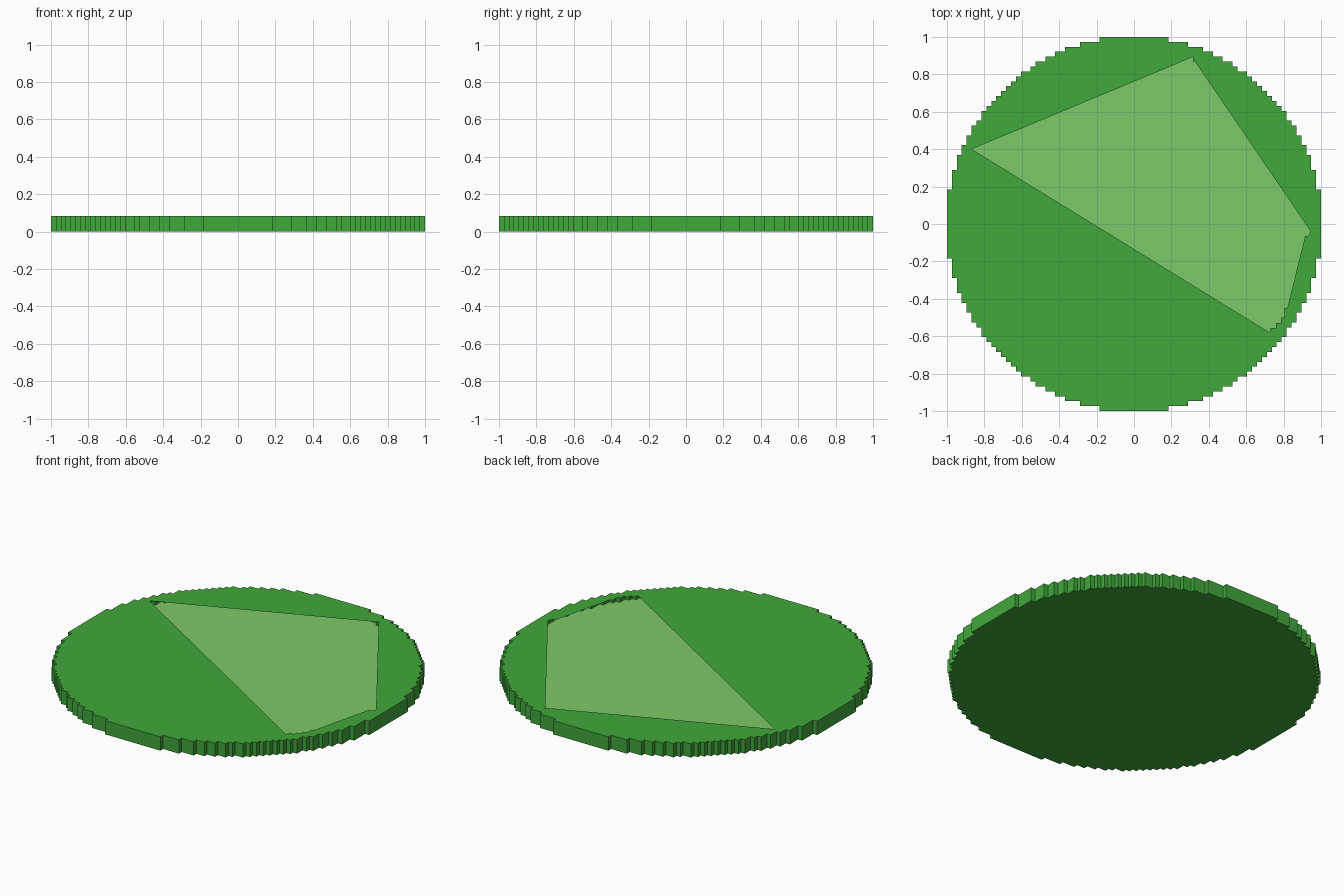
import bpy, bmesh, math

if "Cube" in bpy.data.objects:
    bpy.data.objects.remove(bpy.data.objects["Cube"])

PX = 1 / 38          # one step of the stepped outline
TOP = 0.083
FLOOR = TOP - PX


def stepped_circle(radius):
    """Outline of a pixelated disc, anticlockwise, radius in steps."""
    n = int(radius)
    half = [round(math.sqrt(radius ** 2 - (k + 0.5) ** 2)) for k in range(n)]
    right = []
    for k in range(-n, n):
        w = half[k if k >= 0 else -k - 1]
        right += [(w, k), (w, k + 1)]
    loop = right + [(-x, y) for x, y in reversed(right)]
    # keep only real corners
    pts = []
    for i, p in enumerate(loop):
        a, b = loop[i - 1], loop[(i + 1) % len(loop)]
        if (p[0] - a[0]) * (b[1] - p[1]) != (p[1] - a[1]) * (b[0] - p[0]):
            pts.append((p[0] * PX, p[1] * PX))
    return pts


def material(name, color):
    m = bpy.data.materials.new(name)
    m.diffuse_color = (*color, 1)
    m.use_nodes = True
    m.node_tree.nodes["Principled BSDF"].inputs["Base Color"].default_value = m.diffuse_color
    return m


def finish(bm, name, mat):
    me = bpy.data.meshes.new(name)
    bm.to_mesh(me)
    bm.free()
    ob = bpy.data.objects.new(name, me)
    me.materials.append(mat)
    bpy.context.collection.objects.link(ob)


def loop_edges(bm, pts, z):
    vs = [bm.verts.new((x, y, z)) for x, y in pts]
    return [bm.edges.new((vs[i - 1], vs[i])) for i in range(len(vs))]


def sheet(name, loops, z, mat, up=True):
    """Flat face between the outer loop and any hole loops."""
    bm = bmesh.new()
    edges = [e for l in loops for e in loop_edges(bm, l, z)]
    bmesh.ops.triangle_fill(bm, edges=edges, use_beauty=True, normal=(0, 0, 1))
    for f in bm.faces:
        f.normal_update()
        if (f.normal.z > 0) != up:
            f.normal_flip()
    bmesh.ops.dissolve_limit(bm, angle_limit=0.01, verts=bm.verts, edges=bm.edges)
    bmesh.ops.triangulate(bm, faces=bm.faces)
    finish(bm, name, mat)


def wall(name, pts, z0, z1, mat, outward=True):
    bm = bmesh.new()
    lo = [bm.verts.new((x, y, z0)) for x, y in pts]
    hi = [bm.verts.new((x, y, z1)) for x, y in pts]
    for i in range(len(pts)):
        q = (lo[i - 1], lo[i], hi[i], hi[i - 1])
        bm.faces.new(q if outward else q[::-1])
    finish(bm, name, mat)


green = material("green", (0.053, 0.392, 0.044))
light = material("light_green", (0.202, 0.584, 0.138))

outer = stepped_circle(38.1)
inner = stepped_circle(36.1)

# opening in the top sheet, with its short stepped corner
opening = [(-0.868, 0.4), (0.725, -0.58), (0.73, -0.555), (0.76, -0.555),
           (0.76, -0.53), (0.785, -0.53), (0.785, -0.5), (0.805, -0.5),
           (0.805, -0.45), (0.82, -0.45), (0.915, -0.065), (0.93, -0.065),
           (0.945, -0.04), (0.325, 0.87), (0.315, 0.87), (0.315, 0.893)]

# disc shell
sheet("disc_bottom", [outer], 0, green, up=False)
wall("disc_rim", outer, 0, TOP, green)
sheet("disc_top", [outer, opening], TOP, green)

# sunken floor and the wall around it
sheet("recessed_floor", [inner], FLOOR, light)
wall("recess_wall", inner, FLOOR, TOP, green, outward=False)
